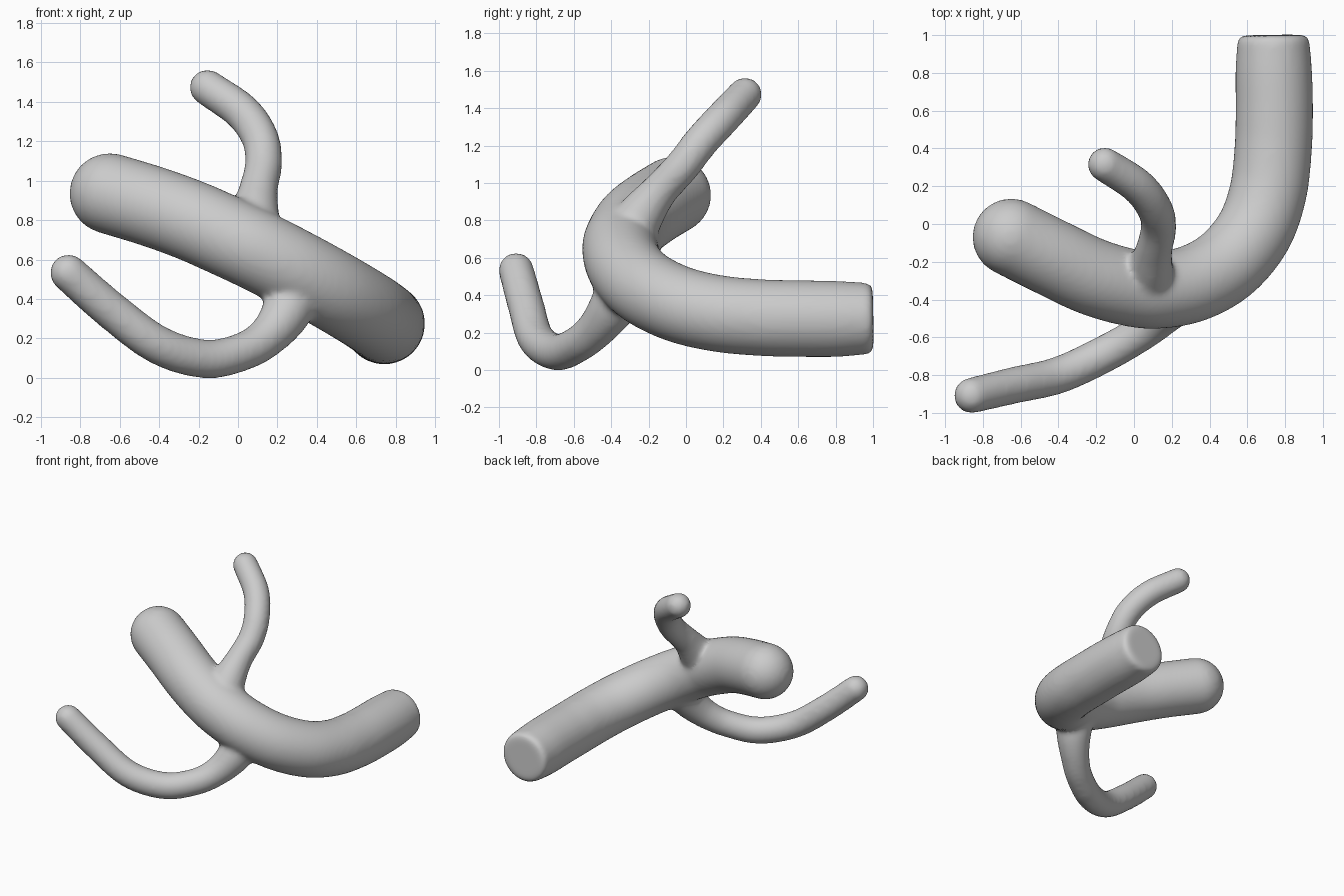
import bpy, bmesh, math
from mathutils import Vector

if "Cube" in bpy.data.objects:
    bpy.data.objects.remove(bpy.data.objects["Cube"])


def spline(pts, n=10):
    # Catmull-Rom samples of (x, y, z, radius) control points
    p = [Vector(q) for q in pts]
    p = [2 * p[0] - p[1]] + p + [2 * p[-1] - p[-2]]
    out = []
    for i in range(1, len(p) - 2):
        a, b, c, d = p[i - 1:i + 3]
        for k in range(n):
            t = k / n
            out.append(0.5 * (2 * b + (c - a) * t + (2 * a - 5 * b + 4 * c - d) * t * t
                              + (3 * b - a - 3 * c + d) * t ** 3))
    return out + [p[-2]]


def tube(bm, pts, rim=0.04, sides=40):
    # swept tube: flat start with rounded rim, hemispherical far end
    path = [(q.to_3d(), q.w) for q in spline(pts)]
    start, r = path[0]
    d = (start - path[1][0]).normalized()
    for k in range(1, 6):
        a = k / 5 * math.pi / 2
        path.insert(0, (start + d * rim * math.sin(a), r - rim * (1 - math.cos(a))))
    end, r = path[-1]
    d = (end - path[-2][0]).normalized()
    for k in range(1, 9):
        a = k / 8 * math.radians(86)
        path.append((end + d * r * math.sin(a), r * math.cos(a)))
    u, rings = None, []
    for i, (c, rad) in enumerate(path):
        t = (path[min(i + 1, len(path) - 1)][0] - path[max(i - 1, 0)][0]).normalized()
        u = t.orthogonal() if u is None else u - t * u.dot(t)
        u.normalize()
        v = t.cross(u)
        rings.append([bm.verts.new(c + rad * (u * math.cos(j * math.tau / sides)
                                              + v * math.sin(j * math.tau / sides)))
                      for j in range(sides)])
    for a, b in zip(rings, rings[1:]):
        for j in range(sides):
            k = (j + 1) % sides
            bm.faces.new((a[j], a[k], b[k], b[j]))
    bm.faces.new(rings[0][::-1])
    bm.faces.new(rings[-1])


R = 0.205
trunk = [(.738, .96, .275, .192), (.74, .8, .273, .203), (.743, .6, .275, R),
         (.737, .4, .28, R), (.71, .17, .302, R), (.635, -.04, .352, R),
         (.49, -.215, .438, R), (.305, -.317, .54, R), (.11, -.35, .64, R),
         (-.05, -.33, .715, R), (-.23, -.275, .795, R), (-.43, -.18, .868, R),
         (-.65, -.07, .935, R)]
upper_branch = [(.08, -.32, .70, .15), (.085, -.24, .83, .125), (.105, -.14, .96, .098),
                (.13, -.02, 1.09, .094), (.11, .08, 1.22, .094),
                (.02, .2, 1.35, .094), (-.155, .315, 1.473, .091)]
lower_branch = [(.28, -.34, .43, .14), (.24, -.4, .325, .125), (.16, -.48, .22, .105),
                (.04, -.575, .14, .097), (-.16, -.69, .096, .098),
                (-.4, -.80, .165, .098), (-.64, -.855, .34, .097),
                (-.86, -.908, .533, .094)]

# trunk and branches fused into one smooth skin
bm = bmesh.new()
for part in (trunk, upper_branch, lower_branch):
    tube(bm, part)
me = bpy.data.meshes.new("branching_tube")
bm.to_mesh(me)
bm.free()
obj = bpy.data.objects.new("branching_tube", me)
bpy.context.collection.objects.link(obj)

m = obj.modifiers.new("fuse", 'REMESH')
m.mode = 'VOXEL'
m.voxel_size = 0.018
m.use_smooth_shade = True
m = obj.modifiers.new("blend", 'SMOOTH')
m.factor = 0.5
m.iterations = 8
